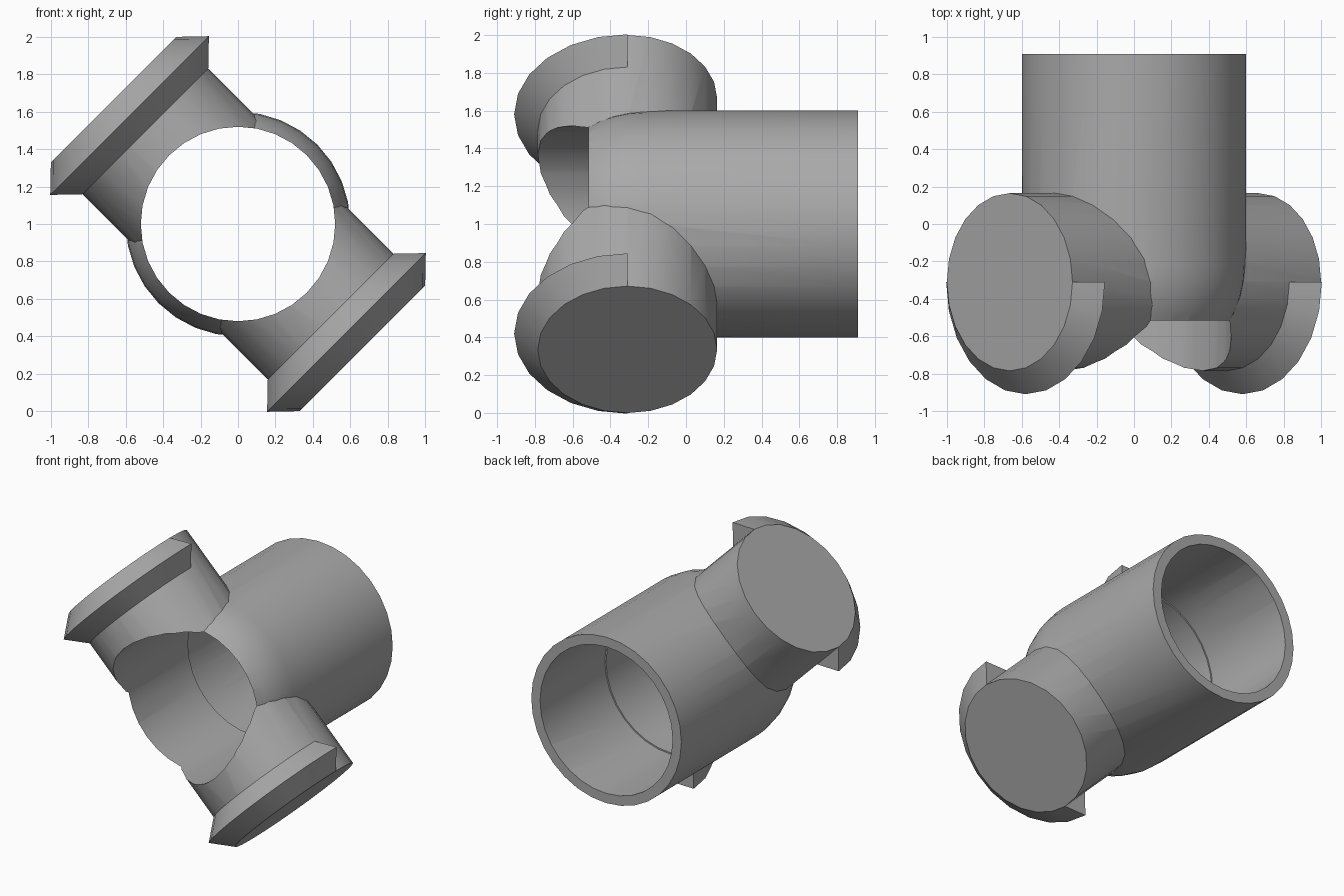
import bpy, bmesh, math
from mathutils import Vector

if "Cube" in bpy.data.objects:
    bpy.data.objects.remove(bpy.data.objects["Cube"])

grey = bpy.data.materials.new("plain grey")
grey.diffuse_color = (0.4, 0.4, 0.4, 1)
grey.use_nodes = True
grey.node_tree.nodes["Principled BSDF"].inputs["Base Color"].default_value = grey.diffuse_color

X, Y = Vector((1, 0, 0)), Vector((0, 1, 0))
Z = Vector((0, 0, 1))
ARM_Y = -0.31          # depth of the side arm axis
DOME_Y = -0.22         # centre of the rounded front of the pipe
R_PIPE, R_ARM = 0.60, 0.475


def revolve(name, profile, axis, u, v, centre, steps, start=0.0, sweep=2 * math.pi):
    """Turn a closed (along, radius) profile about an axis; part turns get end faces."""
    full = sweep > 6.28
    bm = bmesh.new()
    rings = []
    for i in range(steps if full else steps + 1):
        t = start + sweep * i / steps
        out = u * math.cos(t) + v * math.sin(t)
        rings.append([bm.verts.new(centre + axis * s + out * r) for s, r in profile])
    n = len(profile)
    for i in range(steps):
        a, b = rings[i], rings[(i + 1) % len(rings)]
        for j in range(n):
            k = (j + 1) % n
            if profile[j][1] == 0 and profile[k][1] == 0:
                continue
            bm.faces.new((a[j], a[k], b[k], b[j]))
    if not full:
        bm.faces.new(rings[0])
        bm.faces.new(rings[-1])
    bmesh.ops.remove_doubles(bm, verts=bm.verts, dist=1e-5)
    bmesh.ops.recalc_face_normals(bm, faces=bm.faces)
    mesh = bpy.data.meshes.new(name)
    bm.to_mesh(mesh)
    bm.free()
    mesh.materials.append(grey)
    ob = bpy.data.objects.new(name, mesh)
    bpy.context.collection.objects.link(ob)
    return ob


def activate(ob):
    bpy.ops.object.select_all(action='DESELECT')
    ob.select_set(True)
    bpy.context.view_layer.objects.active = ob


def combine(target, other, operation):
    activate(target)
    mod = target.modifiers.new(operation, 'BOOLEAN')
    mod.operation = operation
    mod.solver = 'EXACT'
    mod.object = other
    bpy.ops.object.modifier_apply(modifier=mod.name)
    bpy.data.objects.remove(other)


def smooth(ob):
    activate(ob)
    bpy.ops.object.shade_smooth_by_angle(angle=math.radians(30))


# Main pipe with a rounded front end
dome = [(DOME_Y - R_PIPE * math.sin(math.radians(a)), R_PIPE * math.cos(math.radians(a)))
        for a in range(0, 49, 8)]
profile = [(0.91, 0), (0.91, R_PIPE)] + dome + [(dome[-1][0], 0)]
pipe = revolve("pipe_body", profile, Y, X, Z, Z.copy(), 32)

# Side arms: one slanted round bar through the pipe
slant = Vector((-1, 0, 1)).normalized()
across = Vector((1, 0, 1)).normalized()
arm_centre = Vector((0, ARM_Y, 1))
arms = revolve("side_arms", [(-0.94, 0), (-0.94, R_ARM), (0.94, R_ARM), (0.94, 0)],
               slant, across, Y, arm_centre, 24)
combine(pipe, arms, 'UNION')

# Bore through everything, slightly wider in the rear
bore = revolve("bore_cutter", [(-1.2, 0), (-1.2, 0.52), (0.17, 0.52), (0.17, 0.53),
                               (1.2, 0.53), (1.2, 0)], Y, X, Z, Z.copy(), 32)
bore.hide_render = True
combine(pipe, bore, 'DIFFERENCE')
smooth(pipe)

# Half-round ridged flanges on the front of each arm end
ridge = [(0.94, R_ARM), (0.82, 0.60), (0.70, R_ARM), (0.71, 0.455), (0.93, 0.455)]
for name, side in (("upper_flange", 1), ("lower_flange", -1)):
    smooth(revolve(name, ridge, slant * side, across, Y, arm_centre, 12,
                   start=-math.pi, sweep=math.pi))
